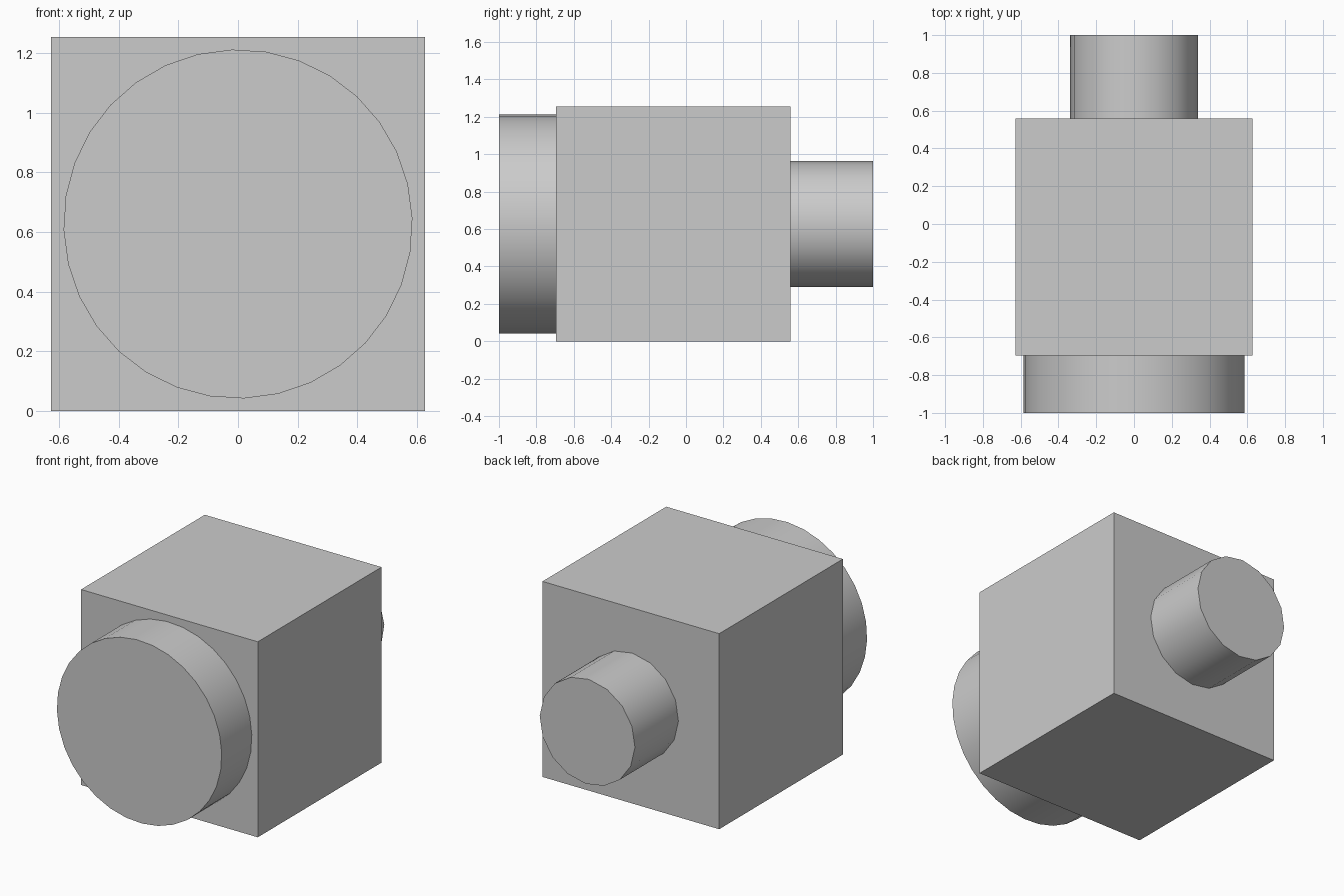
import bpy
from math import pi, radians

if "Cube" in bpy.data.objects:
    bpy.data.objects.remove(bpy.data.objects["Cube"])

SIZE = 1.254            # cube edge length
MID_Z = SIZE / 2
FRONT, BACK = -0.695, 0.559   # cube faces along y
TWIST = radians(2)
EMBED = 0.01            # how far the cylinders sink into the cube


def barrel(name, radius, y0, y1, sides):
    """Smooth-sided capped cylinder running along y."""
    bpy.ops.mesh.primitive_cylinder_add(
        vertices=sides, radius=radius, depth=y1 - y0,
        location=(0, (y0 + y1) / 2, MID_Z), rotation=(pi / 2, -TWIST, 0))
    obj = bpy.context.object
    obj.name = name
    bpy.ops.object.shade_smooth_by_angle(angle=radians(35))
    return obj


# Central body
bpy.ops.mesh.primitive_cube_add(size=SIZE, location=(0, (FRONT + BACK) / 2, MID_Z))
bpy.context.object.name = "body_block"

# Wide disc at the front, narrow stub at the back
barrel("front_disc", 0.585, -1.0, FRONT + EMBED, 32)
barrel("rear_stub", 0.338, BACK - EMBED, 1.0, 16)
